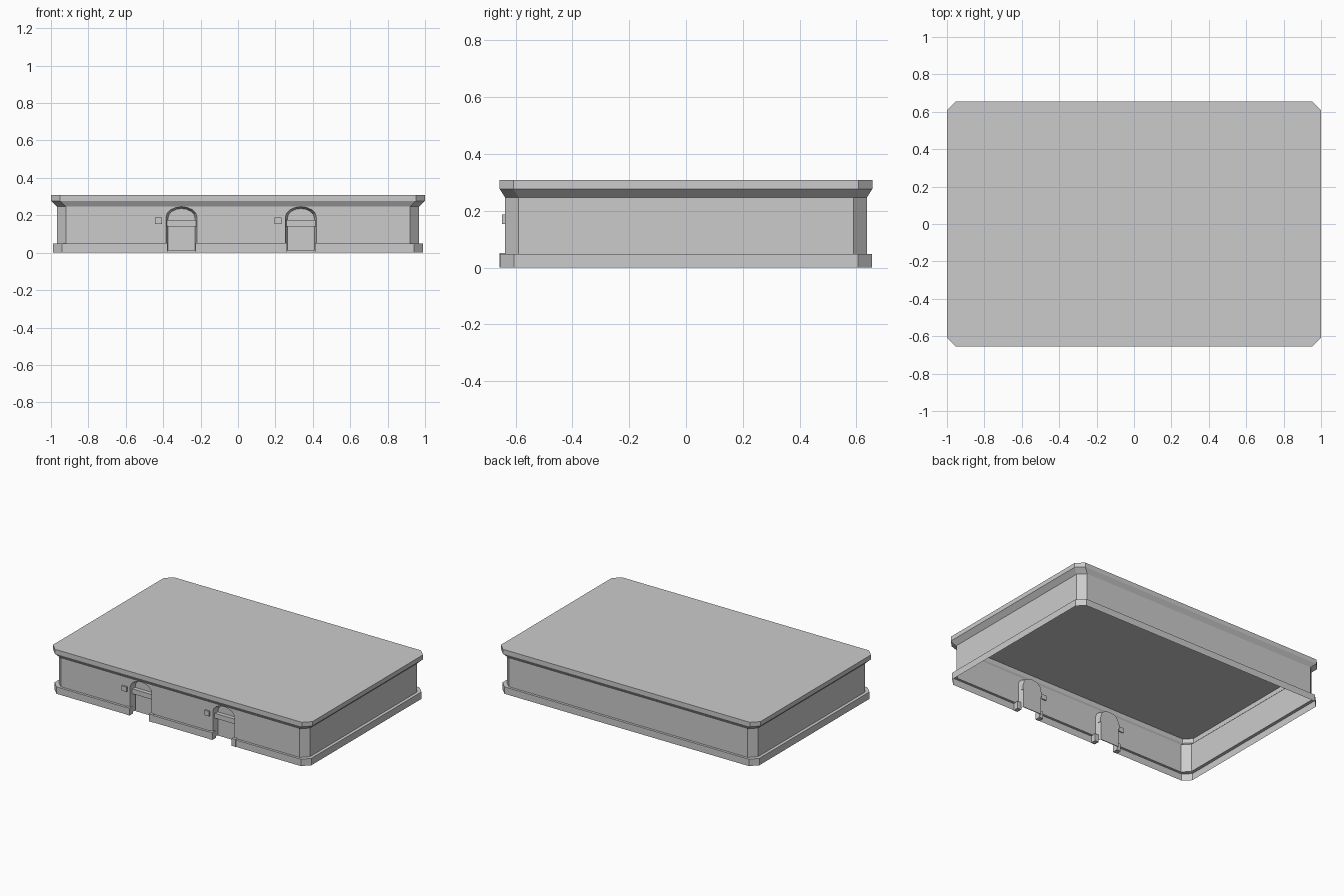
import bpy, bmesh, math

if "Cube" in bpy.data.objects:
    bpy.data.objects.remove(bpy.data.objects["Cube"])

DOORS = (-0.302, 0.336)      # doorway centres on the front wall
WALL_Y, BASE_Y = -0.637, -0.654


def finish(name, bm):
    bmesh.ops.remove_doubles(bm, verts=bm.verts, dist=1e-5)
    bmesh.ops.recalc_face_normals(bm, faces=bm.faces)
    me = bpy.data.meshes.new(name)
    bm.to_mesh(me)
    bm.free()
    ob = bpy.data.objects.new(name, me)
    bpy.context.collection.objects.link(ob)
    return ob


def face(bm, pts):
    return bm.faces.new([bm.verts.new(p) for p in pts])


def box(name, x0, x1, y0, y1, z0, z1):
    bm = bmesh.new()
    bmesh.ops.create_cube(bm, size=1)
    for v in bm.verts:
        v.co = ((x0 + x1) / 2 + v.co.x * (x1 - x0),
                (y0 + y1) / 2 + v.co.y * (y1 - y0),
                (z0 + z1) / 2 + v.co.z * (z1 - z0))
    return finish(name, bm)


def octagon(hx, hy, z, c=0.048):
    return [(-hx + c, -hy, z), (hx - c, -hy, z), (hx, -hy + c, z), (hx, hy - c, z),
            (hx - c, hy, z), (-hx + c, hy, z), (-hx, hy - c, z), (-hx, -hy + c, z)]


def arch(cx, w, y, bottom, spring, top, n=8):
    """Arched outline, open at the bottom, running left to right."""
    pts = [(cx - w, y, bottom)]
    for i in range(n + 1):
        a = math.pi * (1 - i / n)
        pts.append((cx + w * math.cos(a), y, spring + (top - spring) * math.sin(a)))
    return pts + [(cx + w, y, bottom)]


# Hollow shell: base, ledge, wall, flared cornice, flat top
profile = [(0.99, 0.654, 0.0), (0.99, 0.654, 0.048), (0.968, 0.637, 0.048),
           (0.968, 0.637, 0.247), (1.0, 0.656, 0.277), (1.0, 0.656, 0.308)]
bm = bmesh.new()
rings = [octagon(*p) for p in profile]
for k in range(len(rings) - 1):
    for i in range(8):
        if i == 0 and k < 3:
            continue             # front is built with door openings
        j = (i + 1) % 8
        face(bm, [rings[k][i], rings[k][j], rings[k + 1][j], rings[k + 1][i]])
face(bm, rings[-1])

# Front wall with two arched openings
outline = [rings[2][0]]
for cx in DOORS:
    outline += arch(cx, 0.083, WALL_Y, 0.048, 0.19, 0.246)
outline += [rings[2][1], rings[3][1], rings[3][0]]
face(bm, outline)

# Front base strips between the doors
edges = [rings[0][0][0]]
for cx in DOORS:
    edges += [cx - 0.083, cx + 0.083]
edges.append(rings[0][1][0])
for a, b in zip(edges[::2], edges[1::2]):
    a2 = rings[2][0][0] if a == edges[0] else a
    b2 = rings[2][1][0] if b == edges[-1] else b
    face(bm, [(a, BASE_Y, 0), (b, BASE_Y, 0), (b, BASE_Y, 0.048), (a, BASE_Y, 0.048)])
    face(bm, [(a, BASE_Y, 0.048), (b, BASE_Y, 0.048), (b2, WALL_Y, 0.048), (a2, WALL_Y, 0.048)])
finish("building_shell", bm)

for n, cx in enumerate(DOORS, 1):
    # Recess with slanted reveal and flat back
    bm = bmesh.new()
    outer = arch(cx, 0.083, WALL_Y, 0.012, 0.19, 0.246)
    inner = arch(cx, 0.072, WALL_Y + 0.04, 0.012, 0.185, 0.236)
    for i in range(len(outer) - 1):
        face(bm, [outer[i], outer[i + 1], inner[i + 1], inner[i]])
    face(bm, inner)
    finish(f"door_recess_{n}", bm)

    # Lintel bar and door panel
    box(f"door_lintel_{n}", cx - 0.078, cx + 0.078, WALL_Y + 0.012, WALL_Y + 0.04, 0.14, 0.174)
    box(f"door_panel_{n}", cx - 0.066, cx + 0.066, WALL_Y + 0.032, WALL_Y + 0.04, 0.014, 0.14)

    # Base end blocks either side of the doorway
    for s, side in ((-1, "left"), (1, "right")):
        x0, x1 = sorted((cx + s * 0.075, cx + s * 0.105))
        box(f"door_block_{side}_{n}", x0, x1, BASE_Y - 0.002, WALL_Y + 0.02, 0, 0.052)

    # Small control panel on the wall
    box(f"door_switch_{n}", cx - 0.142, cx - 0.104, -0.648, -0.63, 0.153, 0.187)
